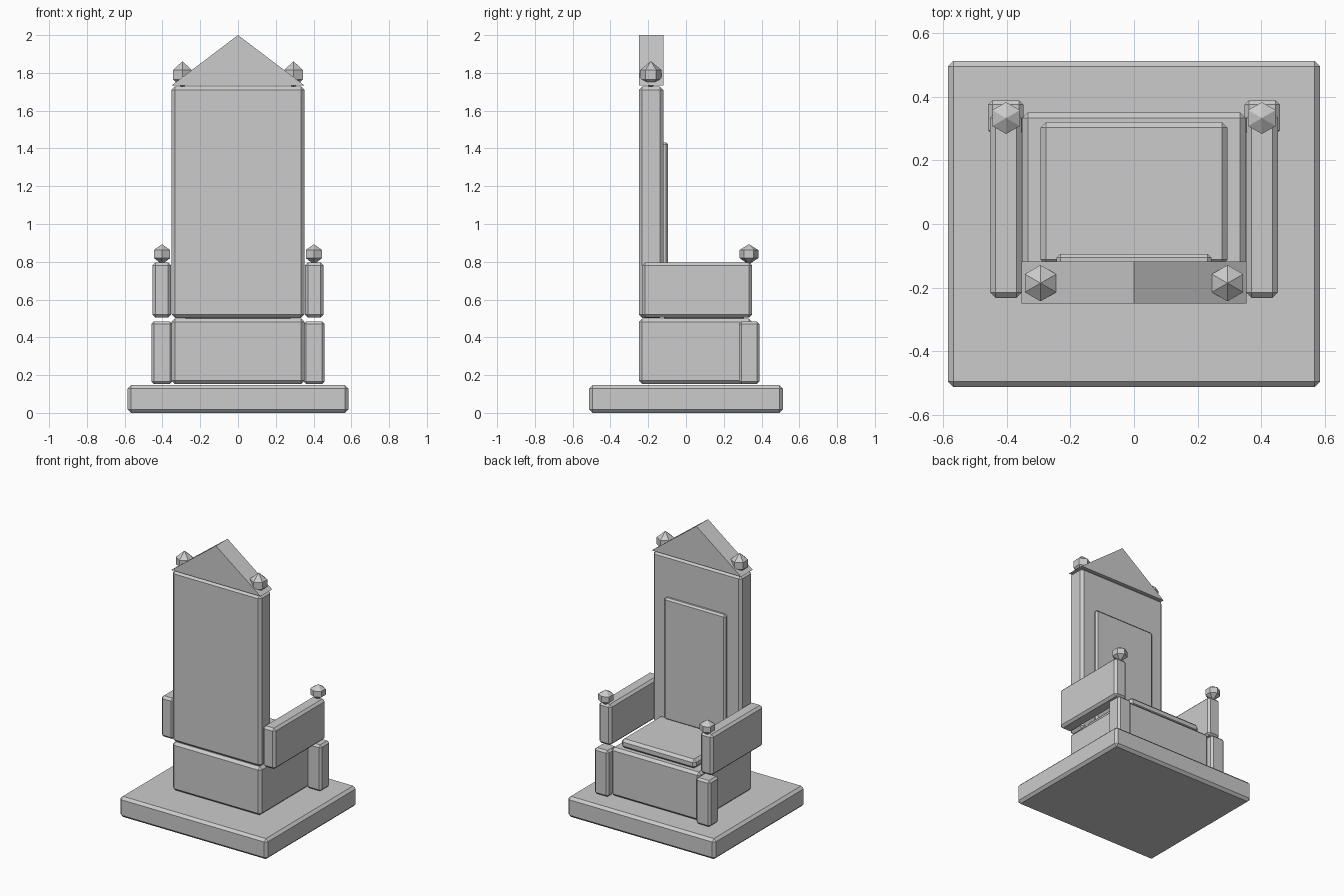
import bpy, bmesh, math

cube = bpy.data.objects.get("Cube")
if cube:
    bpy.data.objects.remove(cube, do_unlink=True)

GREY = (0.6, 0.6, 0.6, 1)
stone = bpy.data.materials.new("grey stone")
stone.use_nodes = True
stone.diffuse_color = GREY
stone.node_tree.nodes["Principled BSDF"].inputs["Base Color"].default_value = GREY


def finish(name, bm):
    bmesh.ops.recalc_face_normals(bm, faces=bm.faces)
    mesh = bpy.data.meshes.new(name)
    bm.to_mesh(mesh)
    bm.free()
    mesh.materials.append(stone)
    obj = bpy.data.objects.new(name, mesh)
    bpy.context.collection.objects.link(obj)
    return obj


def block(name, xs, ys, zs, bevel=0.018):
    """Chamfered box spanning the given ranges."""
    bm = bmesh.new()
    bmesh.ops.create_cube(bm, size=1)
    for v in bm.verts:
        v.co = [lo + (c + 0.5) * (hi - lo) for c, (lo, hi) in zip(v.co, (xs, ys, zs))]
    bmesh.ops.bevel(bm, geom=bm.edges[:], offset=bevel, segments=1, affect='EDGES')
    return finish(name, bm)


def finial(name, x, y, profile):
    """Six-sided knob: rings of (radius, height) closed by a point at each end."""
    bm = bmesh.new()
    rings = []
    for r, z in profile:
        n = 6 if r else 1
        rings.append([bm.verts.new((x + r * math.sin(i * math.tau / 6),
                                    y + r * math.cos(i * math.tau / 6), z)) for i in range(n)])
    for a, b in zip(rings, rings[1:]):
        for i in range(6):
            j = (i + 1) % 6
            corners = [a[i % len(a)], a[j % len(a)], b[j % len(b)], b[i % len(b)]]
            bm.faces.new(list(dict.fromkeys(corners)))
    return finish(name, bm)


# Plinth, seat and back
block("plinth", (-0.585, 0.585), (-0.513, 0.513), (0, 0.147))
block("seat_block", (-0.352, 0.352), (-0.25, 0.351), (0.153, 0.5))
block("seat_cushion", (-0.294, 0.294), (-0.13, 0.321), (0.5, 0.565))
block("backrest", (-0.352, 0.352), (-0.25, -0.12), (0.503, 1.728))
block("back_panel", (-0.243, 0.243), (-0.15, -0.094), (0.56, 1.432), 0.012)

# Triangular gable on top of the back
bm = bmesh.new()
outline = [bm.verts.new((x, -0.25, z)) for x, z in ((-0.354, 1.732), (0.354, 1.732), (0, 2))]
face = bm.faces.new(outline)
extruded = bmesh.ops.extrude_face_region(bm, geom=[face])["geom"]
bmesh.ops.translate(bm, vec=(0, 0.132, 0),
                    verts=[g for g in extruded if isinstance(g, bmesh.types.BMVert)])
finish("gable", bm)

# Paired arms, legs and finials
for side, s in (("left", 1), ("right", -1)):
    def span(a, b):
        return tuple(sorted((s * a, s * b)))
    block("armrest_" + side, span(0.354, 0.452), (-0.232, 0.35), (0.504, 0.797), 0.016)
    block("front_leg_" + side, span(0.347, 0.459), (0.28, 0.389), (0.153, 0.484), 0.014)
    finial("arm_finial_" + side, s * 0.402, 0.333,
           ((0, 0.893), (0.05, 0.862), (0.05, 0.82), (0, 0.785)))
    finial("back_finial_" + side, s * 0.294, -0.186,
           ((0, 1.862), (0.057, 1.815), (0.057, 1.765), (0, 1.72)))
